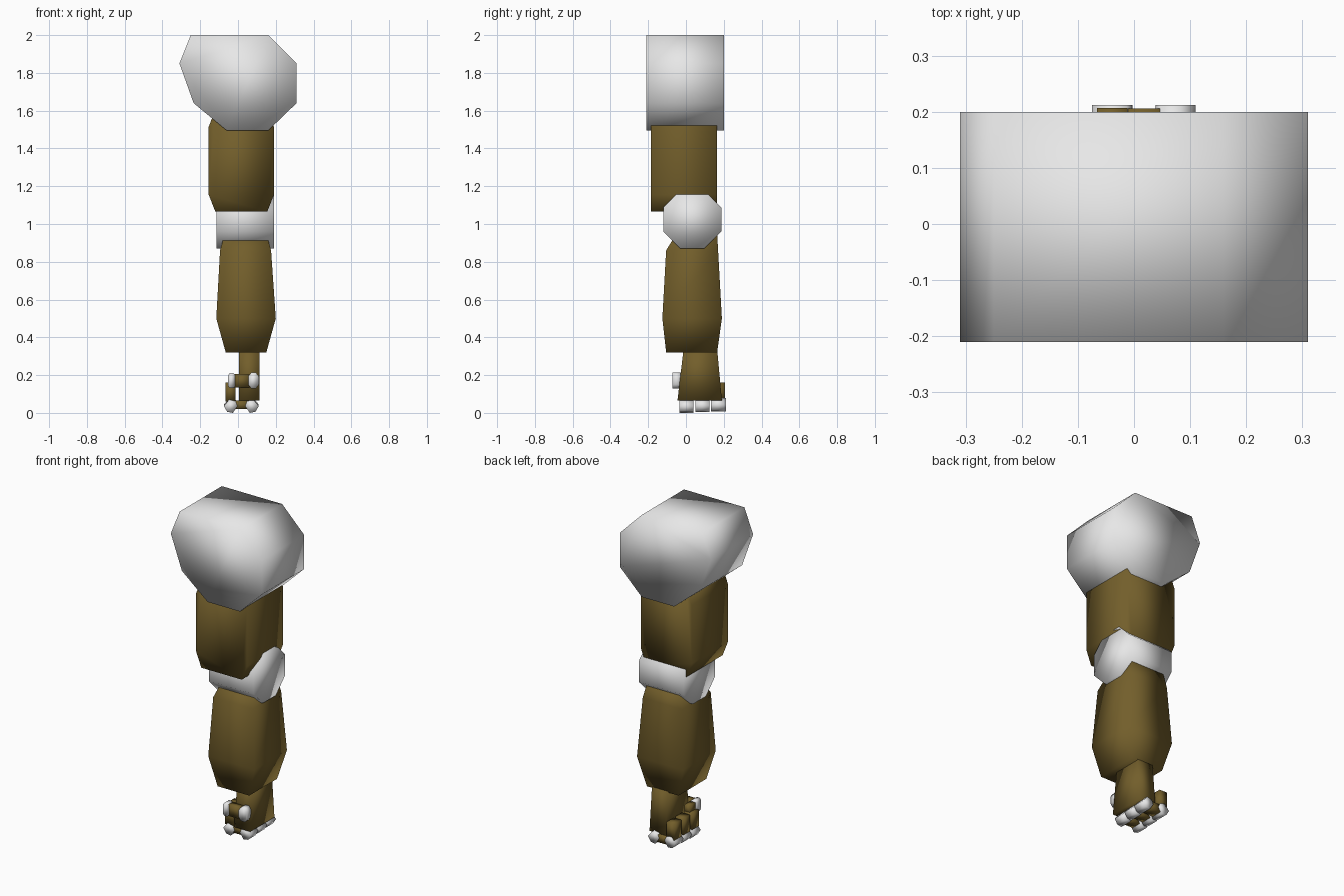
import bpy, bmesh
from mathutils import Vector

cube = bpy.data.objects.get("Cube")
if cube:
    bpy.data.objects.remove(cube, do_unlink=True)


def material(name, rgb):
    m = bpy.data.materials.new(name)
    m.use_nodes = True
    m.diffuse_color = (*rgb, 1)
    m.node_tree.nodes["Principled BSDF"].inputs["Base Color"].default_value = (*rgb, 1)
    return m


grey = material("light_grey", (0.8, 0.8, 0.8))
brown = material("olive_brown", (0.17, 0.113, 0.024))


def finish(name, bm, mat):
    bmesh.ops.recalc_face_normals(bm, faces=bm.faces)
    for f in bm.faces:
        f.smooth = True
    me = bpy.data.meshes.new(name)
    bm.to_mesh(me)
    bm.free()
    me.materials.append(mat)
    ob = bpy.data.objects.new(name, me)
    bpy.context.collection.objects.link(ob)
    return ob


def bridge(name, rings, mat):
    """Skin a stack of matching rings and cap both ends."""
    bm = bmesh.new()
    loops = [[bm.verts.new(p) for p in ring] for ring in rings]
    n = len(loops[0])
    for a, b in zip(loops, loops[1:]):
        for i in range(n):
            j = (i + 1) % n
            bm.faces.new((a[i], a[j], b[j], b[i]))
    bm.faces.new(loops[0])
    bm.faces.new(loops[-1])
    return finish(name, bm, mat)


def prism(name, profile, axis, lo, hi, mat):
    """Extrude a (horizontal, z) profile along x or y."""
    def place(t):
        return [(t, h, z) if axis == "x" else (h, t, z) for h, z in profile]
    return bridge(name, [place(lo), place(hi)], mat)


def loft(name, levels, mat):
    """Box tapered through levels of (z, x0, x1, y0, y1)."""
    return bridge(name, [[(a, c, z), (b, c, z), (b, d, z), (a, d, z)]
                         for z, a, b, c, d in levels], mat)


def block(name, x0, x1, y0, y1, z0, z1, mat):
    return loft(name, [(z0, x0, x1, y0, y1), (z1, x0, x1, y0, y1)], mat)


def octagon(h0, h1, z0, z1, ch, cz):
    """Rectangle with cut corners."""
    return [(h0 + ch, z0), (h1 - ch, z0), (h1, z0 + cz), (h1, z1 - cz),
            (h1 - ch, z1), (h0 + ch, z1), (h0, z1 - cz), (h0, z0 + cz)]


# Shoulder armour
prism("shoulder_guard", [(-0.25, 2), (0.16, 2), (0.31, 1.85), (0.31, 1.64),
                         (0.16, 1.495), (-0.06, 1.495), (-0.235, 1.64), (-0.31, 1.85)],
      "y", -0.21, 0.2, grey)

# Arm segments and elbow
prism("upper_arm", octagon(-0.155, 0.19, 1.065, 1.605, 0.035, 0.09), "y", -0.185, 0.165, brown)
prism("elbow_joint", octagon(-0.12, 0.187, 0.87, 1.177, 0.09, 0.09), "x", -0.115, 0.19, grey)
loft("forearm", [(0.32, -0.065, 0.15, -0.105, 0.165),
                 (0.5, -0.115, 0.2, -0.125, 0.19),
                 (0.86, -0.095, 0.175, -0.105, 0.17),
                 (0.95, -0.07, 0.15, -0.05, 0.165)], brown)

# Palm flaring towards the knuckles
loft("palm", [(0.065, 0.005, 0.115, -0.045, 0.19),
              (0.36, 0.005, 0.115, -0.01, 0.163)], brown)


def joint(name, cx, cz, lean, y0, y1):
    """Tilted six-sided finger joint."""
    pts = [(-0.036, 0), (-0.008, 0.034), (0.026, 0.026),
           (0.036, 0), (0.012, -0.036), (-0.018, -0.03)]
    prism(name, [(cx + lean * h, cz + z) for h, z in pts], "y", y0, y1, grey)


# Three curled fingers
for i, (y0, y1) in enumerate([(-0.035, 0.04), (0.05, 0.125), (0.132, 0.212)], 1):
    lift = 0.036 + 0.004 * i - 0.004
    joint(f"finger_{i}_knuckle", 0.074, lift, -1, y0, y1)
    joint(f"finger_{i}_middle_joint", -0.039, lift, 1, y0, y1)
    block(f"finger_{i}_base", -0.035, 0.068, y0 + 0.006, y1 - 0.006, 0.02, 0.065, brown)
    block(f"finger_{i}_tip", -0.066, -0.012, y0 + 0.005, y1 - 0.005, 0.06, 0.16, brown)

# Thumb folded across the front
block("thumb_base", -0.02, 0.06, -0.066, -0.025, 0.135, 0.205, brown)
prism("thumb_knuckle", octagon(0.055, 0.11, 0.13, 0.213, 0.014, 0.02), "y", -0.072, -0.025, grey)
prism("thumb_joint", octagon(-0.052, -0.015, 0.132, 0.21, 0.008, 0.01), "y", -0.072, -0.025, grey)
block("thumb_tip", -0.046, -0.012, -0.03, 0.03, 0.14, 0.2, brown)
